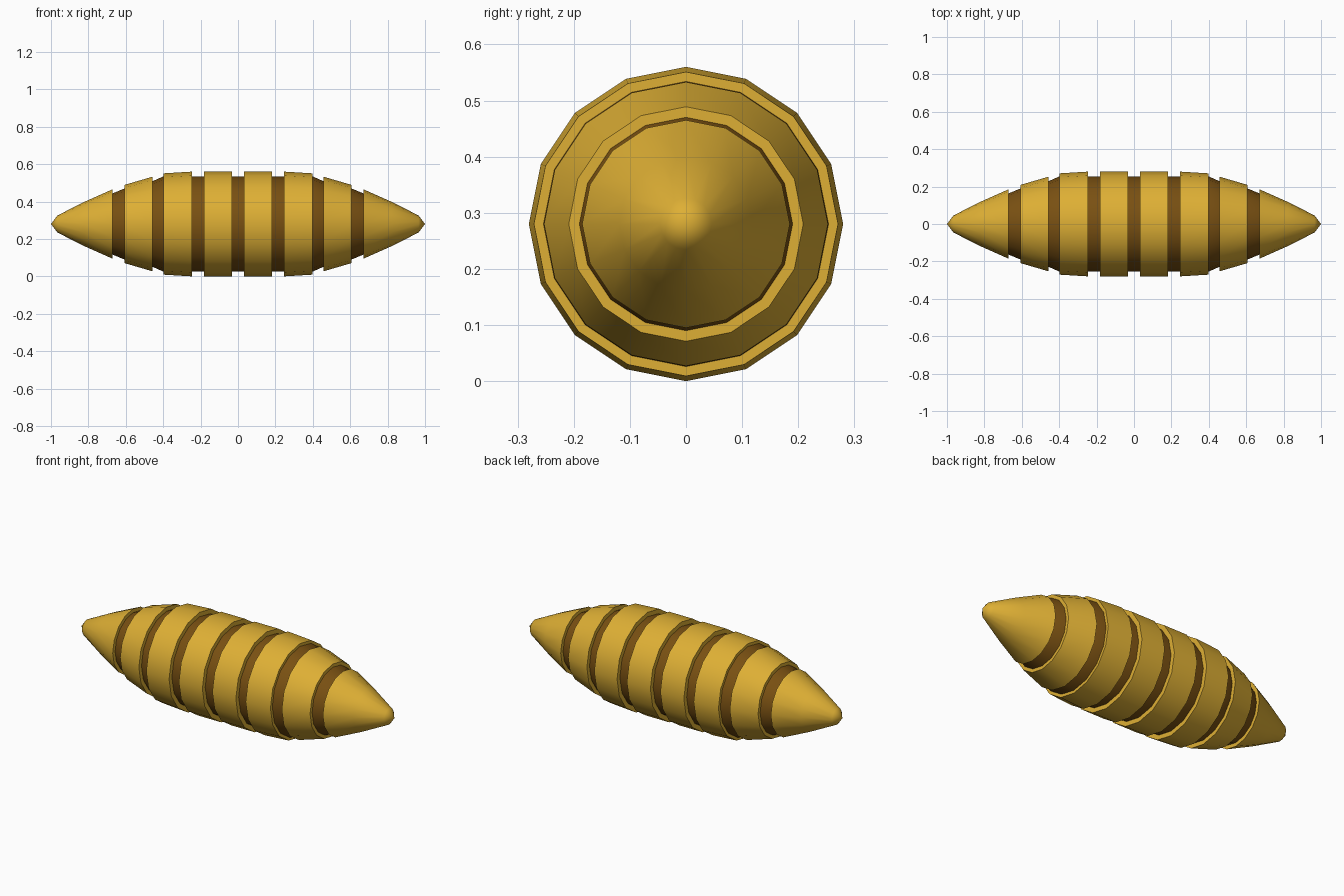
import bpy, bmesh, math

if "Cube" in bpy.data.objects:
    bpy.data.objects.remove(bpy.data.objects["Cube"])

SIDES = 16
MID_Z = 0.28


def make_material(name, color):
    mat = bpy.data.materials.new(name)
    mat.diffuse_color = (*color, 1)
    mat.use_nodes = True
    mat.node_tree.nodes["Principled BSDF"].inputs["Base Color"].default_value = mat.diffuse_color
    return mat


gold = make_material("golden yellow", (0.73, 0.43, 0.035))
brown = make_material("dark brown", (0.19, 0.08, 0.006))


def lathe(name, profile, mat, closed=False):
    """Turn a list of (x, radius) points around the long x axis."""
    bm = bmesh.new()
    rings = []
    for x, r in profile:
        if r == 0:
            rings.append([bm.verts.new((x, 0, MID_Z))] * SIDES)
        else:
            angles = [2 * math.pi * i / SIDES for i in range(SIDES)]
            rings.append([bm.verts.new((x, r * math.sin(a), MID_Z + r * math.cos(a)))
                          for a in angles])
    pairs = list(zip(rings, rings[1:]))
    if closed:
        pairs.append((rings[-1], rings[0]))
    for a, b in pairs:
        for i in range(SIDES):
            j = (i + 1) % SIDES
            corners = list(dict.fromkeys((a[i], a[j], b[j], b[i])))
            bm.faces.new(corners)
    bmesh.ops.recalc_face_normals(bm, faces=bm.faces)
    mesh = bpy.data.meshes.new(name)
    bm.to_mesh(mesh)
    bm.free()
    mesh.materials.append(mat)
    obj = bpy.data.objects.new(name, mesh)
    bpy.context.collection.objects.link(obj)
    bpy.ops.object.select_all(action="DESELECT")
    obj.select_set(True)
    bpy.context.view_layer.objects.active = obj
    bpy.ops.object.shade_smooth_by_angle(angle=math.radians(40))
    return obj


# Dark core showing in the grooves between the plates
half = [(0.40, 0.254), (0.457, 0.229), (0.607, 0.19), (0.672, 0.163)]
core = [(-x, r) for x, r in reversed(half)] + half
lathe("core", [(-0.69, 0)] + [(-0.69, 0.155)] + core + [(0.69, 0.155), (0.69, 0)], brown)

# Raised ring plates: inner edge x, outer edge x, inner-edge radius, outer-edge radius
plates = [(0.032, 0.182, 0.28, 0.28, 0.25, 0.25),
          (0.245, 0.397, 0.28, 0.271, 0.25, 0.25),
          (0.457, 0.607, 0.253, 0.209, 0.222, 0.184)]
for side, label in ((-1, "left"), (1, "right")):
    for n, (x0, x1, r0, r1, b0, b1) in enumerate(plates, 1):
        lathe(f"{label}_ring_plate_{n}",
              [(side * x0, b0), (side * x0, r0), (side * x1, r1), (side * x1, b1)],
              gold, closed=True)
    # Pointed end cone with a small blunted tip
    lathe(f"{label}_end_cone",
          [(side * x, r) for x, r in ((0.672, 0), (0.672, 0.185), (0.82, 0.119),
                                      (0.965, 0.046), (1.0, 0))], gold)
